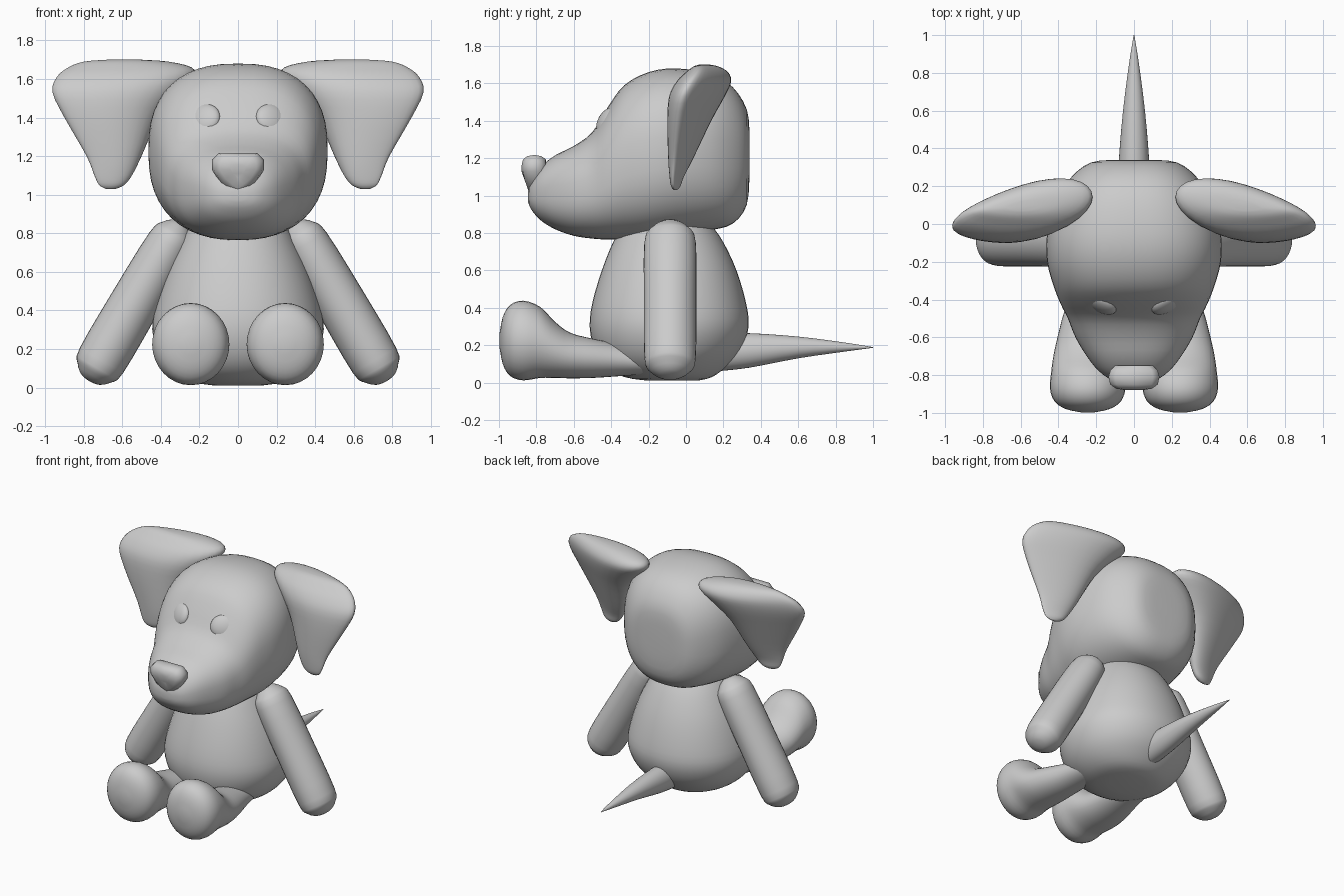
import bpy, bmesh, math
from mathutils import Vector, Matrix

if "Cube" in bpy.data.objects:
    bpy.data.objects.remove(bpy.data.objects["Cube"])

grey = bpy.data.materials.new("plush grey")
grey.diffuse_color = (0.6, 0.6, 0.6, 1)
grey.use_nodes = True
grey.node_tree.nodes["Principled BSDF"].inputs["Base Color"].default_value = grey.diffuse_color


def finish(name, bm, mirror=False, angle=60):
    bmesh.ops.recalc_face_normals(bm, faces=bm.faces)
    me = bpy.data.meshes.new(name)
    bm.to_mesh(me)
    bm.free()
    me.materials.append(grey)
    ob = bpy.data.objects.new(name, me)
    bpy.context.collection.objects.link(ob)
    bpy.ops.object.select_all(action='DESELECT')
    ob.select_set(True)
    bpy.context.view_layer.objects.active = ob
    bpy.ops.object.shade_smooth_by_angle(angle=math.radians(angle))
    if mirror:
        ob.modifiers.new("mirror", 'MIRROR').use_mirror_merge = False
    return ob


def spline(rows, steps=3):
    """Catmull-Rom interpolation through rows of numbers."""
    out, n = [], len(rows)
    for i in range(n - 1):
        p = [rows[max(0, min(n - 1, i + k))] for k in (-1, 0, 1, 2)]
        for s in range(steps):
            t = s / steps
            out.append([0.5 * (2 * b + (c - a) * t + (2 * a - 5 * b + 4 * c - d) * t * t
                               + (3 * b - a - 3 * c + d) * t ** 3) for a, b, c, d in zip(*p)])
    return out + [list(rows[-1])]


def skin(name, rings, **kw):
    """Join closed rings of points and cap both ends."""
    bm = bmesh.new()
    loops = [[bm.verts.new(p) for p in r] for r in rings]
    n = len(loops[0])
    for a, b in zip(loops, loops[1:]):
        for i in range(n):
            bm.faces.new((a[i], a[(i + 1) % n], b[(i + 1) % n], b[i]))
    for end in (loops[0], loops[-1]):
        bm.faces.new(end)
    return finish(name, bm, **kw)


def loft(name, rows, T, A, B, origin=(0, 0, 0), power=2.0, taper=0, slant=0, n=32, **kw):
    """Rows are (t, centre a, centre b, radius a, radius b) in the frame T, A, B."""
    T, A, B, o = Vector(T), Vector(A), Vector(B), Vector(origin)
    rings = []
    for t, ca, cb, ra, rb in spline(rows):
        ring = []
        for k in range(n):
            c, s = math.cos(2 * math.pi * k / n), math.sin(2 * math.pi * k / n)
            c = math.copysign(abs(c) ** (2 / power), c)
            s = math.copysign(abs(s) ** (2 / power), s)
            ring.append(o + T * t + A * (ca + ra * c)
                        + B * (cb + rb * (s * (1 - taper * c) - slant * c)))
        rings.append(ring)
    return skin(name, rings, **kw)


X, Y, Z = (1, 0, 0), (0, 1, 0), (0, 0, 1)

# Head: sections along y given as (y, top, bottom, half width)
head = [(.34, 1.33, 1.12, .10), (.325, 1.46, .95, .23), (.25, 1.58, .85, .33),
        (.13, 1.65, .815, .41), (-.05, 1.68, .79, .46), (-.2, 1.66, .77, .46),
        (-.33, 1.59, .765, .425), (-.42, 1.47, .765, .39), (-.5, 1.34, .77, .35),
        (-.6, 1.265, .785, .31), (-.7, 1.215, .82, .25), (-.78, 1.15, .87, .185),
        (-.83, 1.07, .93, .11), (-.845, 1.02, .97, .04)]
loft("head", [(y, 0, (a + b) / 2, w, (a - b) / 2) for y, a, b, w in head],
     Y, X, Z, power=2.45, n=48)

# Body: sections up z given as (z, half width, front y, back y)
body = [(.01, .12, -.2, .06), (.03, .24, -.33, .14), (.09, .34, -.43, .22),
        (.18, .41, -.49, .295), (.3, .445, -.515, .335), (.43, .425, -.5, .32),
        (.6, .37, -.45, .27), (.75, .3, -.39, .2), (.85, .24, -.33, .13), (.95, .15, -.2, .05)]
loft("body", [(z, 0, (f + b) / 2, w, (b - f) / 2) for z, w, f, b in body],
     Z, X, Y, power=2.1, n=48)

# Arms: capsules leaning outwards
arm = [(-.135, 0, 0, .01, .01), (-.125, 0, 0, .04, .05), (-.08, 0, 0, .09, .105),
       (0, 0, 0, .12, .138), (.35, 0, 0, .13, .14), (.7, 0, 0, .13, .138),
       (.775, 0, 0, .1, .115), (.815, 0, 0, .055, .06), (.825, 0, 0, .01, .01)]
loft("arm", arm, (.504, 0, -.863), (.863, 0, .504), Y, (.355, -.085, .745), mirror=True)

# Legs: thin at the body, swelling to big upright feet
leg = [(-.2, .2, .11, .1, .065), (-.35, .215, .12, .12, .085), (-.5, .235, .13, .145, .105),
       (-.62, .245, .145, .165, .122), (-.7, .247, .175, .18, .15), (-.78, .245, .215, .193, .19),
       (-.87, .245, .225, .2, .213), (-.94, .245, .225, .175, .19), (-.98, .245, .225, .115, .125),
       (-.998, .245, .225, .03, .03)]
loft("leg", leg, Y, X, Z, mirror=True)

# Tail: pointed cone
tail = [(.16, 0, .16, .085, .1), (.34, 0, .172, .08, .092), (.6, 0, .188, .058, .058),
        (.85, 0, .19, .026, .024), (1.0, 0, .188, .002, .002)]
loft("tail", tail, Y, X, Z)

# Ears: sections down z given as (z, inner x, outer x, front y, back y)
ear = [(1.03, .635, .685, -.065, -.05), (1.05, .59, .72, -.08, -.035), (1.1, .55, .745, -.088, -.02),
       (1.2, .5, .785, -.095, .025), (1.4, .41, .9, -.1, .11), (1.53, .3, .962, -.09, .175),
       (1.61, .225, .94, -.05, .21), (1.66, .24, .88, 0, .2), (1.69, .36, .8, .04, .16),
       (1.70, .5, .68, .07, .12)]
loft("ear", [(z, (a + b) / 2, (f + k) / 2, (b - a) / 2, (k - f) / 2) for z, a, b, f, k in ear],
     Z, X, Y, taper=.35, slant=.45, mirror=True)

# Eyes: flattened balls laid on the face
bm = bmesh.new()
bmesh.ops.create_uvsphere(bm, u_segments=24, v_segments=14, radius=1)
m = (Matrix.Translation((.178, -.417, 1.39)) @ Matrix.Rotation(math.radians(29), 4, 'Z')
     @ Matrix.Rotation(math.radians(-22), 4, 'X') @ Matrix.Diagonal((.094, .042, .086, 1)))
bmesh.ops.transform(bm, matrix=m, verts=bm.verts)
finish("eye", bm, mirror=True)

# Nose: rounded triangle, bulging forwards
half = [(0, 1.217), (.1, 1.217), (.135, 1.18), (.135, 1.13), (.09, 1.06), (.04, 1.02), (0, .99)]
outline = half + [(-x, z) for x, z in half[-2:0:-1]]
rings = []
for y, s in ((-.75, .75), (-.775, .93), (-.81, 1), (-.85, .93), (-.872, .7), (-.88, .3)):
    rings.append([(x * s, y + max(0, 1.1 - z) * .25, 1.13 + (z - 1.13) * s) for x, z in outline])
skin("nose", rings, angle=50)
